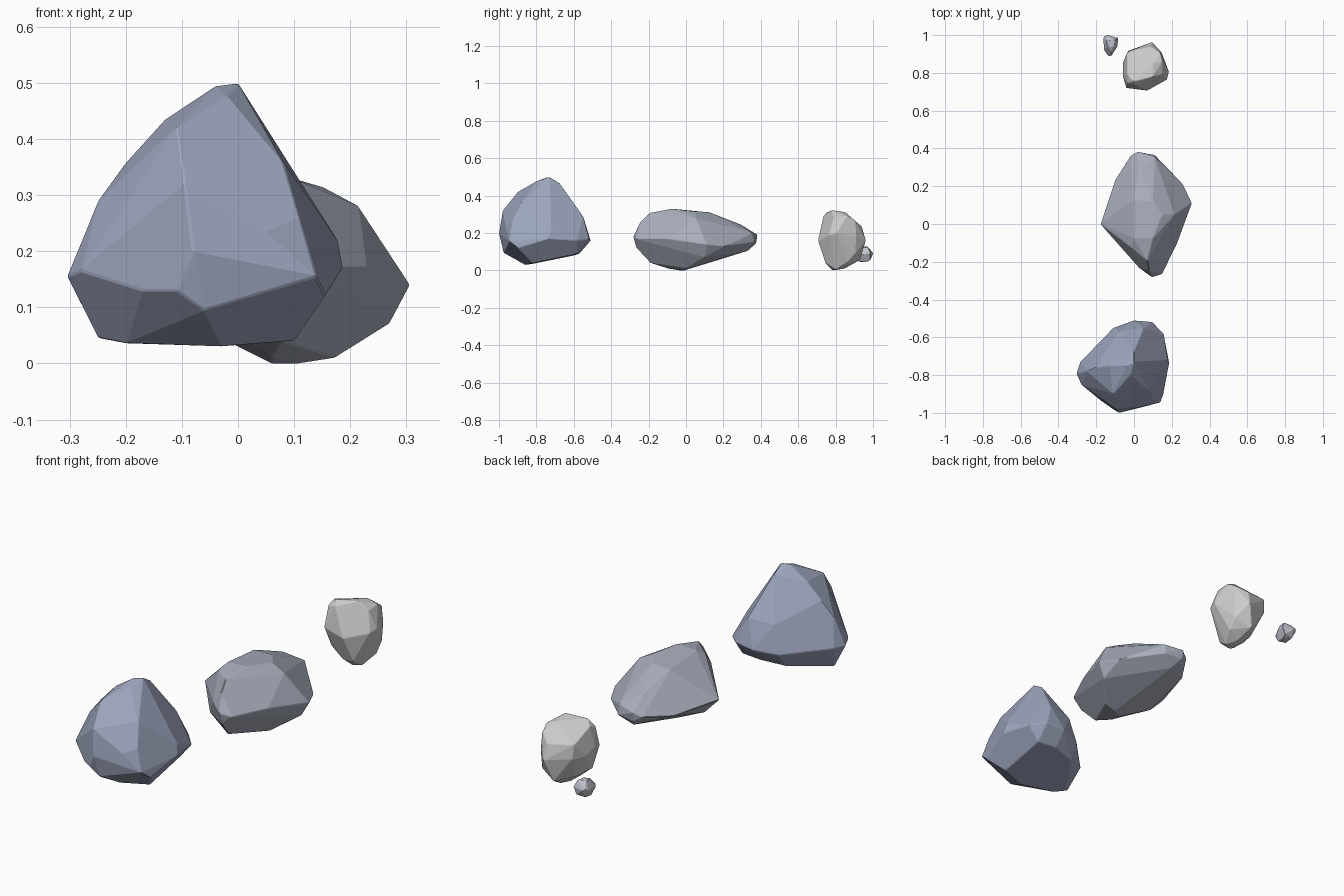
import bpy, bmesh, math


def material(name, rgb):
    m = bpy.data.materials.new(name)
    m.diffuse_color = (*rgb, 1)
    return m


def rock(name, corners, chip, mat):
    """Faceted boulder: hull of its corners, merged facets, chipped edges."""
    bm = bmesh.new()
    for c in corners:
        bm.verts.new(c)
    hull = bmesh.ops.convex_hull(bm, input=bm.verts)
    junk = [v for v in set(hull["geom_interior"] + hull["geom_unused"])
            if isinstance(v, bmesh.types.BMVert)]
    bmesh.ops.delete(bm, geom=junk, context='VERTS')
    bmesh.ops.dissolve_limit(bm, angle_limit=math.radians(9),
                             verts=bm.verts, edges=bm.edges)
    bmesh.ops.recalc_face_normals(bm, faces=bm.faces)
    sharp = [e for e in bm.edges if e.calc_face_angle(0) > math.radians(28)]
    bmesh.ops.bevel(bm, geom=sharp, offset=chip, segments=1, affect='EDGES',
                    profile=0.5, clamp_overlap=True)
    me = bpy.data.meshes.new(name)
    bm.to_mesh(me)
    bm.free()
    ob = bpy.data.objects.new(name, me)
    bpy.context.collection.objects.link(ob)
    me.materials.append(mat)
    return ob


blue = material("blue_stone", (0.34, 0.38, 0.51))
slate = material("slate_stone", (0.39, 0.42, 0.50))
pale = material("pale_stone", (0.66, 0.69, 0.69))
mauve = material("mauve_stone", (0.54, 0.55, 0.62))

# Tall boulder at the front: base, girdle, front ridge, crown
rock("large_boulder", [
    (-.25, -.785, .045), (-.20, -.82, .035), (-.03, -.86, .03), (.10, -.82, .04),
    (0, -.57, .09), (.10, -.58, .09), (-.12, -.60, .08),
    (-.305, -.79, .155), (-.28, -.85, .165), (-.285, -.73, .16), (.187, -.735, .17),
    (.177, -.72, .22), (.155, -.90, .12), (.157, -.58, .16), (.097, -.518, .17),
    (0, -.51, .16), (-.11, -.55, .15),
    (-.17, -.94, .13), (-.11, -.98, .13),
    (-.08, -1.0, .20), (-.06, -.975, .095), (-.095, -.98, .32), (-.11, -.90, .42),
    (.14, -.945, .155), (.11, -.93, .26), (.08, -.88, .36), (.05, -.965, .235),
    (-.25, -.78, .29), (-.20, -.76, .36), (-.13, -.75, .435), (-.04, -.75, .495),
    (0, -.73, .50), (-.02, -.80, .477), (0, -.675, .467), (.055, -.72, .43),
    (.12, -.72, .32), (.05, -.55, .29), (-.08, -.57, .28)], .003, blue)

# Long low boulder in the middle: girdle, top, underside
rock("long_boulder", [
    (-.178, 0, .16), (-.165, .05, .16), (-.10, .235, .15), (-.02, .36, .17),
    (.02, .382, .19), (.02, .375, .145), (.11, .365, .15), (.11, .355, .20),
    (.26, .21, .13), (.307, .11, .14), (.23, -.10, .17), (.15, -.265, .17),
    (.095, -.282, .18), (.03, -.235, .20), (.10, -.265, .12), (-.057, -.135, .09),
    (0, -.075, .327), (.07, -.195, .307), (.08, -.245, .26), (0, .125, .31),
    (.03, .295, .245), (.10, -.075, .33), (.10, .12, .313), (.15, .05, .315),
    (.215, .05, .28), (.27, .10, .20), (-.02, -.12, .30),
    (.06, -.03, 0), (.11, -.01, 0), (.175, 0, .01), (.06, -.095, .01),
    (.08, -.19, .04), (.10, .125, .04), (.05, .33, .105), (.22, .08, .05),
    (.27, .10, .07), (0, -.03, .03), (-.10, 0, .08)], .003, slate)

# Small blocky stone at the back: flat top, girdle, tapered foot
rock("small_stone", [
    (-.035, .79, .295), (0, .755, .312), (.10, .78, .322), (.10, .85, .312),
    (.15, .86, .29), (.14, .905, .265), (-.035, .91, .25), (.09, .94, .235),
    (.01, .735, .29), (.15, .79, .285), (-.035, .745, .28),
    (-.06, .85, .18), (-.06, .785, .20), (-.03, .917, .18), (.095, .962, .16),
    (.145, .91, .18), (.185, .805, .20), (.175, .765, .19), (.07, .706, .16),
    (-.04, .72, .18),
    (.07, .785, 0), (.11, .80, .005), (.08, .85, .01), (.03, .76, .03),
    (.10, .745, .04), (0, .85, .065), (.06, .93, .055), (.14, .865, .045),
    (.14, .905, .09), (-.03, .76, .08)], .003, pale)

# Tiny pebble beside it
rock("pebble", [
    (-.163, .985, .09), (-.155, .995, .10), (-.14, 1.0, .09), (-.083, .985, .09),
    (-.088, .94, .085), (-.118, .892, .09), (-.135, .889, .08), (-.158, .92, .085),
    (-.145, .97, .128), (-.14, .94, .128), (-.10, .975, .122), (-.105, .94, .122),
    (-.12, .91, .112), (-.105, .96, .045), (-.145, .935, .046), (-.11, .92, .05),
    (-.145, .98, .052), (-.10, .985, .055)], .001, mauve)
